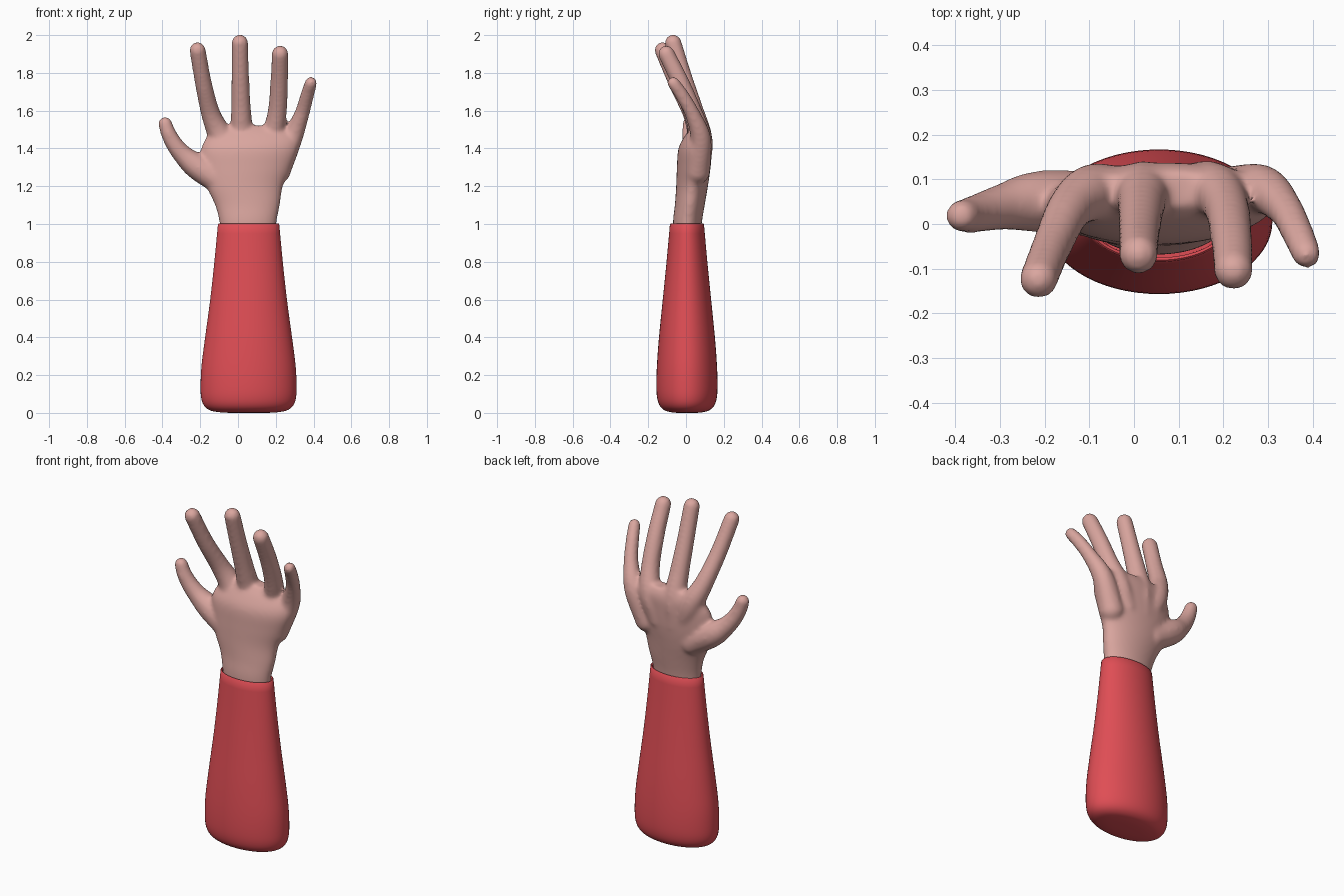
import bpy
import bmesh
import math
from mathutils import Vector

cube = bpy.data.objects.get("Cube")
if cube:
    bpy.data.objects.remove(cube, do_unlink=True)


def material(name, rgb):
    mat = bpy.data.materials.new(name)
    mat.use_nodes = True
    mat.diffuse_color = (*rgb, 1)
    mat.node_tree.nodes["Principled BSDF"].inputs["Base Color"].default_value = (*rgb, 1)
    return mat


def make_object(name, bm, mat):
    bmesh.ops.recalc_face_normals(bm, faces=bm.faces)
    mesh = bpy.data.meshes.new(name)
    bm.to_mesh(mesh)
    bm.free()
    mesh.materials.append(mat)
    obj = bpy.data.objects.new(name, mesh)
    bpy.context.collection.objects.link(obj)
    return obj


def spline(points, steps):
    """Sample a smooth curve through points of any dimension."""
    pts = [Vector(p) for p in points]
    pts = [2 * pts[0] - pts[1]] + pts + [2 * pts[-1] - pts[-2]]
    out = []
    for a, b, c, d in zip(pts, pts[1:], pts[2:], pts[3:]):
        for i in range(steps):
            t = i / steps
            out.append(0.5 * (2 * b + (c - a) * t + (2 * a - 5 * b + 4 * c - d) * t ** 2
                              + (3 * b - a - 3 * c + d) * t ** 3))
    return out + [pts[-2]]


def loft(bm, sections, sides=64):
    """Skin ellipses given as (z, centre x, half width, centre y, half depth)."""
    rings = []
    for z, cx, hw, cy, hd in sections:
        angles = [math.tau * i / sides for i in range(sides)]
        rings.append([bm.verts.new((cx + hw * math.cos(a), cy + hd * math.sin(a), z))
                      for a in angles])
    for low, high in zip(rings, rings[1:]):
        for i in range(sides):
            j = (i + 1) % sides
            bm.faces.new((low[i], low[j], high[j], high[i]))
    bm.faces.new(rings[0][::-1])
    bm.faces.new(rings[-1])


def finger(bm, joints):
    """Sweep a ball along joints given as (x, y, z, radius)."""
    for p in spline(joints, 12):
        ball = bmesh.ops.create_icosphere(bm, subdivisions=3, radius=p[3] + 0.004)
        bmesh.ops.translate(bm, verts=ball["verts"], vec=p.to_3d())


def smooth(obj, angle):
    bpy.ops.object.select_all(action="DESELECT")
    obj.select_set(True)
    bpy.context.view_layer.objects.active = obj
    bpy.ops.object.shade_smooth_by_angle(angle=math.radians(angle))


skin = material("skin pink", (0.70, 0.38, 0.345))
red = material("sleeve red", (0.74, 0.075, 0.09))

# Sleeve: rounded closed base, tapered wall, open cuff with a shallow lining
bm = bmesh.new()
base = [(0.003, 0.15, 0.08), (0.012, 0.20, 0.115), (0.035, 0.233, 0.142),
        (0.075, 0.25, 0.157), (0.14, 0.254, 0.162)]
wall = [(0.25, 0.249, 0.159), (0.4, 0.23, 0.148), (0.6, 0.203, 0.128),
        (0.8, 0.181, 0.108), (1.0, 0.162, 0.09)]
cuff = [(1.003, 0.158, 0.086), (0.998, 0.152, 0.08), (0.85, 0.15, 0.08)]
outline = [(0, 0.10, 0.05)] + [tuple(p) for p in spline(base + wall, 4)] + cuff
loft(bm, [(z, 0.056, w, 0.005, d) for z, w, d in outline])
sleeve = make_object("sleeve", bm, red)
smooth(sleeve, 50)

# Hand: wrist and palm
bm = bmesh.new()
palm = [(0.86, 0.053, 0.135, 0.005, 0.065), (1.0, 0.053, 0.15, 0.007, 0.076),
        (1.1, 0.05, 0.172, 0.02, 0.079), (1.2, 0.035, 0.203, 0.032, 0.084),
        (1.3, 0.045, 0.235, 0.041, 0.089), (1.4, 0.06, 0.255, 0.048, 0.088),
        (1.47, 0.075, 0.235, 0.066, 0.07), (1.52, 0.06, 0.17, 0.078, 0.04)]
loft(bm, spline(palm, 5))

# Hand: thumb and four fingers
fingers = {
    "thumb": [(-0.08, 0.045, 1.22, 0.07), (-0.21, 0.05, 1.30, 0.066),
              (-0.285, 0.04, 1.36, 0.05), (-0.335, 0.028, 1.42, 0.042),
              (-0.368, 0.02, 1.48, 0.037), (-0.386, 0.018, 1.532, 0.033)],
    "index": [(-0.03, 0.05, 1.32, 0.07), (-0.09, 0.07, 1.46, 0.062),
              (-0.143, 0.035, 1.58, 0.048), (-0.182, -0.045, 1.74, 0.042),
              (-0.214, -0.124, 1.92, 0.04)],
    "middle": [(0.02, 0.06, 1.32, 0.07), (0.02, 0.075, 1.46, 0.06),
               (0.016, 0.04, 1.60, 0.05), (0.012, -0.015, 1.78, 0.044),
               (0.01, -0.068, 1.959, 0.041)],
    "ring": [(0.12, 0.06, 1.32, 0.07), (0.175, 0.078, 1.45, 0.058),
             (0.206, 0.04, 1.58, 0.048), (0.218, -0.03, 1.75, 0.044),
             (0.223, -0.104, 1.901, 0.041)],
    "little": [(0.21, 0.06, 1.28, 0.065), (0.285, 0.078, 1.45, 0.052),
               (0.337, 0.035, 1.58, 0.037), (0.366, -0.02, 1.68, 0.033),
               (0.386, -0.067, 1.747, 0.03)],
}
for joints in fingers.values():
    finger(bm, joints)
hand = make_object("hand", bm, skin)

# Fuse the hand into one soft skin
fuse = hand.modifiers.new("fuse", "REMESH")
fuse.mode = "VOXEL"
fuse.voxel_size = 0.01
fuse.use_smooth_shade = True
soften = hand.modifiers.new("soften", "SMOOTH")
soften.factor = 0.5
soften.iterations = 14
